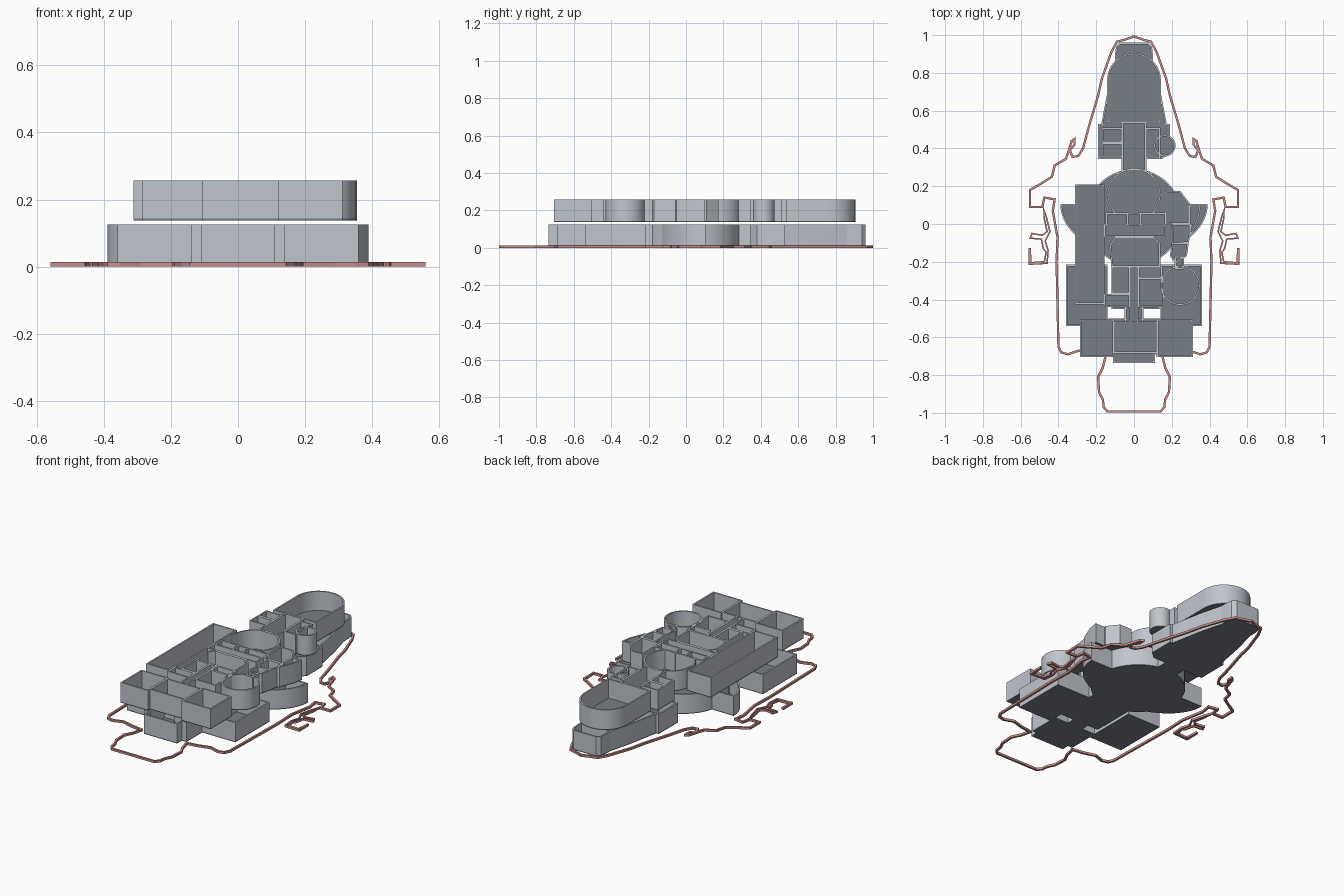
import bpy, bmesh, math
from mathutils import Vector

if "Cube" in bpy.data.objects:
    bpy.data.objects.remove(bpy.data.objects["Cube"])

WALL, SLAB = 0.009, 0.006
LOWER, UPPER = (0.008, 0.125), (0.137, 0.257)


def material(name, rgb):
    m = bpy.data.materials.new(name)
    m.diffuse_color = (*rgb, 1)
    m.use_nodes = True
    m.node_tree.nodes["Principled BSDF"].inputs["Base Color"].default_value = m.diffuse_color
    return m


wall_mat = material("wall_grey", (0.53, 0.56, 0.61))
floor_mat = material("floor_dark_grey", (0.185, 0.21, 0.235))
hull_mat = material("hull_pink", (0.58, 0.265, 0.26))


def finish(name, bm, mats):
    me = bpy.data.meshes.new(name)
    bmesh.ops.recalc_face_normals(bm, faces=bm.faces[:])
    bm.to_mesh(me)
    bm.free()
    for m in mats:
        me.materials.append(m)
    for p in me.polygons:
        p.use_smooth = True
    me.set_sharp_from_angle(angle=math.radians(30))
    ob = bpy.data.objects.new(name, me)
    bpy.context.collection.objects.link(ob)
    return ob


def sides(pts):
    """Unit miter direction (left of travel) and its scale at every corner of a closed path."""
    p = [Vector(q) for q in pts]
    out = []
    for i in range(len(p)):
        a, b = (p[i] - p[i - 1]).normalized(), (p[(i + 1) % len(p)] - p[i]).normalized()
        t = (a + b).normalized()
        out.append((p[i], Vector((-t.y, t.x)) / max(0.5, t.dot(b))))
    return out


def strip(bm, pts, d0, d1, z0, z1):
    """Closed strip of rectangular section between two side offsets."""
    rings = [[bm.verts.new((*(p + s * d), z)) for d, z in ((d0, z0), (d1, z0), (d1, z1), (d0, z1))]
             for p, s in sides(pts)]
    for i, q in enumerate(rings):
        r = rings[i - 1]
        for k in range(4):
            bm.faces.new((r[k], r[(k + 1) % 4], q[(k + 1) % 4], q[k]))


def room(name, pts, deck):
    """Open-topped room: dark floor slab with a thin wall all around."""
    z0, z1 = deck
    if sum(a[0] * b[1] - b[0] * a[1] for a, b in zip(pts, pts[1:] + pts[:1])) < 0:
        pts = pts[::-1]
    bm = bmesh.new()
    # floor slab
    low = [bm.verts.new((x, y, z0)) for x, y in pts]
    top = [bm.verts.new((x, y, z0 + SLAB)) for x, y in pts]
    bm.faces.new(low[::-1])
    bm.faces.new(top)
    for i in range(len(pts)):
        bm.faces.new((low[i - 1], low[i], top[i], top[i - 1]))
    for f in bm.faces:
        f.material_index = 1
    # wall
    strip(bm, pts, 0, WALL, z0 + SLAB, z1)
    return finish(name, bm, [wall_mat, floor_mat])


def ribbon(name, pts, width=0.012, height=0.013):
    bm = bmesh.new()
    strip(bm, pts, -width / 2, width / 2, 0, height)
    return finish(name, bm, [hull_mat])


def rect(x0, x1, y0, y1):
    return [(x0, y0), (x1, y0), (x1, y1), (x0, y1)]


def arc(cx, cy, r, a0, a1, n):
    return [(cx + r * math.cos(math.radians(a0 + (a1 - a0) * i / n)),
             cy + r * math.sin(math.radians(a0 + (a1 - a0) * i / n))) for i in range(n + 1)]


def circle(cx, cy, r, n=40):
    return arc(cx, cy, r, 0, 360, n)[:-1]


def flip(pts):
    return [(-x, y) for x, y in reversed(pts)]


# Hull outline, mirrored half
half = [(0, .993), (.05, .975), (.09, .965), (.12, .91), (.17, .77), (.19, .68), (.235, .53),
        (.27, .40), (.295, .36), (.325, .355), (.34, .39), (.315, .42), (.315, .45),
        (.33, .44), (.345, .39), (.36, .345), (.42, .31), (.435, .25), (.49, .215),
        (.55, .18), (.55, .09), (.485, .09), (.475, .14), (.42, .13), (.43, .07),
        (.405, -.07), (.41, -.20), (.40, -.65), (.385, -.68), (.35, -.69), (.29, -.67),
        (.22, -.69), (.15, -.70), (.165, -.76), (.19, -.81), (.185, -.89), (.165, -.93),
        (.16, -.97), (.14, -.993)]
ribbon("hull_outline", half + flip(half)[:-1])

# Side fins
fin = [(.48, .09), (.475, .03), (.46, -.04), (.485, -.06), (.54, -.05), (.55, -.075), (.49, -.08),
       (.48, -.13), (.465, -.15), (.475, -.20), (.545, -.205), (.55, -.13), (.555, -.13),
       (.555, -.213), (.46, -.208), (.455, -.14), (.47, -.09), (.445, -.04), (.465, .04)]
for side, pts in (("right", fin), ("left", flip(fin))):
    ribbon(side + "_fin_outline", pts, 0.008)

# Lower deck
room("lower_nose", [(-.10, .73), (.10, .73), (.10, .90), (.095, .94), (.075, .96),
                    (-.075, .96), (-.095, .94), (-.10, .90)], LOWER)
room("lower_bow", [(-.175, .52), (.175, .52), (.135, .73), (.10, .86), (-.10, .86),
                   (-.135, .73)], LOWER)
room("lower_fore_left", rect(-.19, -.06, .345, .53), LOWER)
room("lower_fore_right", [(.06, .345), (.15, .345), (.19, .38), (.19, .53), (.06, .53)], LOWER)
room("lower_fore_corridor", rect(-.065, .065, .27, .53), LOWER)
room("lower_hall", circle(0, .035, .256, 56), LOWER)
wing = [(.20, .105)] + [(.39 * math.cos(a), .105 + .27 * math.sin(a))
                        for a in [-i * math.radians(60) / 14 for i in range(15)]]
room("lower_right_wing", wing, LOWER)
room("lower_left_wing", flip(wing), LOWER)
room("lower_centre_room", rect(-.12, .14, -.45, -.17), LOWER)
for s, name in ((-1, "left"), (1, "right")):
    x = sorted((s * .14, s * .36))
    room("lower_aft_" + name, rect(*x, -.54, -.215), LOWER)
room("lower_aft_corridor", rect(-.05, .05, -.53, -.42), LOWER)
room("lower_stern", [(-.14, -.50), (-.14, -.69), (-.11, -.69), (-.11, -.735), (.11, -.735),
                     (.11, -.69), (.14, -.69), (.14, -.50)], LOWER)

# Upper deck, bow
room("upper_bridge", [(-.142, .535), (.142, .535)] + arc(0, .763, .142, 0, 180, 28), UPPER)
room("upper_fore_corridor", rect(-.065, .065, .28, .54), UPPER)
room("upper_fore_left_cabin", rect(-.17, -.06, .43, .51), UPPER)
room("upper_fore_left_closet", rect(-.17, -.06, .35, .43), UPPER)
room("upper_fore_right_cabin", rect(.06, .14, .345, .51), UPPER)
room("upper_fore_round_room", circle(.162, .415, .058, 28), UPPER)

# Upper deck, middle
room("upper_round_lounge", arc(0, .155, .142, -30, 210, 36) + [(-.10, .05), (.10, .05)], UPPER)
room("upper_left_hold", rect(-.312, -.155, -.425, .21), UPPER)
room("upper_right_cabin", [(.165, 0), (.295, 0), (.295, .11), (.245, .175), (.165, .175)], UPPER)
room("upper_right_store", [(.20, -.11), (.29, -.10), (.31, 0), (.20, 0)], UPPER)
room("upper_right_side_room", [(.29, .10), (.355, .10), (.345, .04), (.31, -.05), (.29, -.06)], UPPER)
room("upper_right_link", [(.19, -.17), (.22, -.21), (.28, -.17), (.29, -.10), (.20, -.10)], UPPER)
room("upper_right_passage", rect(.215, .265, -.24, -.17), UPPER)
room("upper_cross_corridor", rect(-.16, .17, -.07, 0), UPPER)
room("upper_small_cabin_left", rect(-.15, -.03, -.01, .06), UPPER)
room("upper_small_cabin_right", rect(.03, .17, -.01, .06), UPPER)
room("upper_mess", [(-.12, -.23), (.14, -.23), (.14, -.10), (.105, -.07), (-.10, -.07),
                    (-.13, -.11)], UPPER)
room("upper_left_bunk", rect(-.12, -.02, -.37, -.225), UPPER)
room("upper_left_passage", rect(-.16, -.02, -.44, -.37), UPPER)
room("upper_right_bunk", rect(.02, .15, -.29, -.225), UPPER)
room("upper_right_store_room", rect(.02, .16, -.44, -.285), UPPER)
room("upper_aft_corridor", rect(-.025, .025, -.525, -.225), UPPER)
room("upper_aft_round_room", circle(.245, -.325, .106, 40), UPPER)

# Upper deck, stern
room("upper_stern_left", rect(-.287, -.105, -.705, -.505), UPPER)
room("upper_stern_centre", rect(-.11, .125, -.685, -.515), UPPER)
room("upper_stern_right", rect(.12, .312, -.705, -.505), UPPER)
